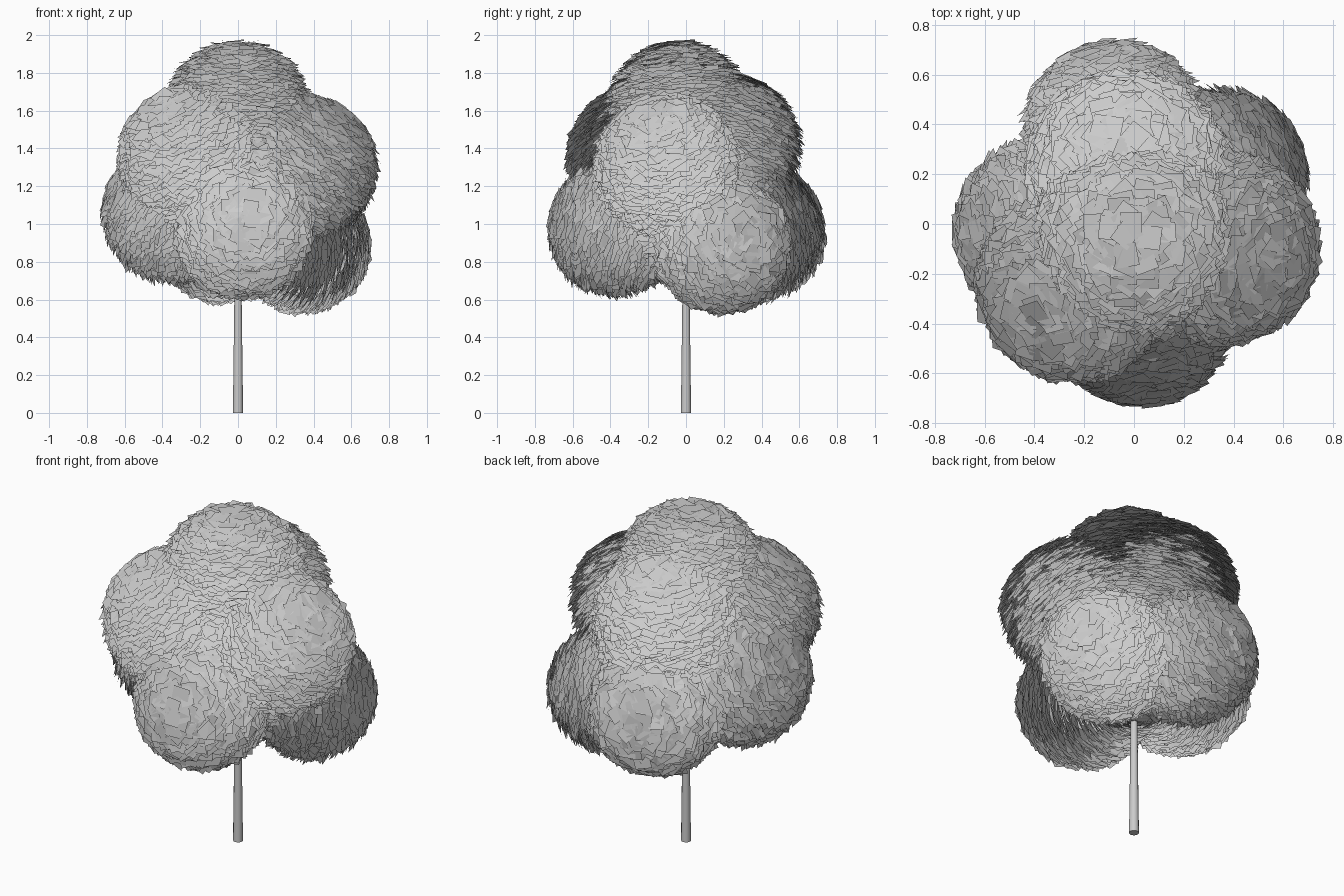
import bpy, bmesh, math, random
from mathutils import Vector, Matrix

random.seed(4)
if "Cube" in bpy.data.objects:
    bpy.data.objects.remove(bpy.data.objects["Cube"])

grey = bpy.data.materials.new("light_grey")
grey.use_nodes = True
grey.diffuse_color = (0.6, 0.6, 0.6, 1)
grey.node_tree.nodes["Principled BSDF"].inputs["Base Color"].default_value = (0.6, 0.6, 0.6, 1)

# Every leaf card faces away from this point
HEART = Vector((0, 0.03, 0.85))
# Leaf clusters: name, centre, radius
LOBES = [
    ("top", Vector((0.0, -0.04, 1.61)), 0.35),
    ("upper_front", Vector((-0.25, -0.25, 1.37)), 0.35),
    ("upper_back", Vector((-0.03, 0.22, 1.43)), 0.36),
    ("upper_left", Vector((0.37, -0.1, 1.32)), 0.345),
    ("right", Vector((-0.36, -0.03, 1.07)), 0.345),
    ("front", Vector((0.03, -0.39, 0.98)), 0.33),
    ("lower_left", Vector((0.36, 0.2, 0.89)), 0.325),
    ("back", Vector((-0.08, 0.39, 0.96)), 0.335),
    ("core", Vector((0, 0, 1.18)), 0.48),
]


def add_object(name, bm):
    mesh = bpy.data.meshes.new(name)
    bm.to_mesh(mesh)
    bm.free()
    mesh.materials.append(grey)
    obj = bpy.data.objects.new(name, mesh)
    bpy.context.collection.objects.link(obj)
    return obj


def buried(point, own):
    return any(n != own and (point - c).length < r - 0.05 for n, c, r in LOBES)


def leaf_card(bm, point):
    """One square leaf card turned outward from the heart of the crown."""
    tilt = Vector([random.gauss(0, 0.08) for _ in range(3)])
    facing = (point - HEART).normalized() + tilt
    turn = facing.to_track_quat('Z', 'Y').to_matrix().to_4x4()
    spin = Matrix.Rotation(random.uniform(0, math.tau), 4, 'Z')
    place = Matrix.Translation(point) @ turn @ spin
    half = random.uniform(0.036, 0.05)
    corners = [(-half, -half, 0), (half, -half, 0), (half, half, 0), (-half, half, 0)]
    bm.faces.new([bm.verts.new(place @ Vector(c)) for c in corners])


# Foliage: cards spread evenly over the exposed part of each cluster
GOLDEN = math.pi * (3 - math.sqrt(5))
for name, centre, radius in LOBES:
    count = int(14000 * radius ** 2)
    bm = bmesh.new()
    for i in range(count):
        z = 1 - 2 * (i + 0.5) / count
        ring = math.sqrt(1 - z * z)
        normal = Vector((ring * math.cos(i * GOLDEN), ring * math.sin(i * GOLDEN), z))
        point = centre + normal * (radius + random.uniform(-0.012, 0.012))
        if not buried(point, name):
            leaf_card(bm, point)
    add_object("foliage_" + name, bm)

# Trunk: slim tapered post rising into the crown
bm = bmesh.new()
bmesh.ops.create_cone(bm, cap_ends=True, segments=12, radius1=0.027, radius2=0.012,
                      depth=1.2, matrix=Matrix.Translation((0, 0, 0.6)))
trunk = add_object("trunk", bm)
for face in trunk.data.polygons:
    face.use_smooth = len(face.vertices) == 4
